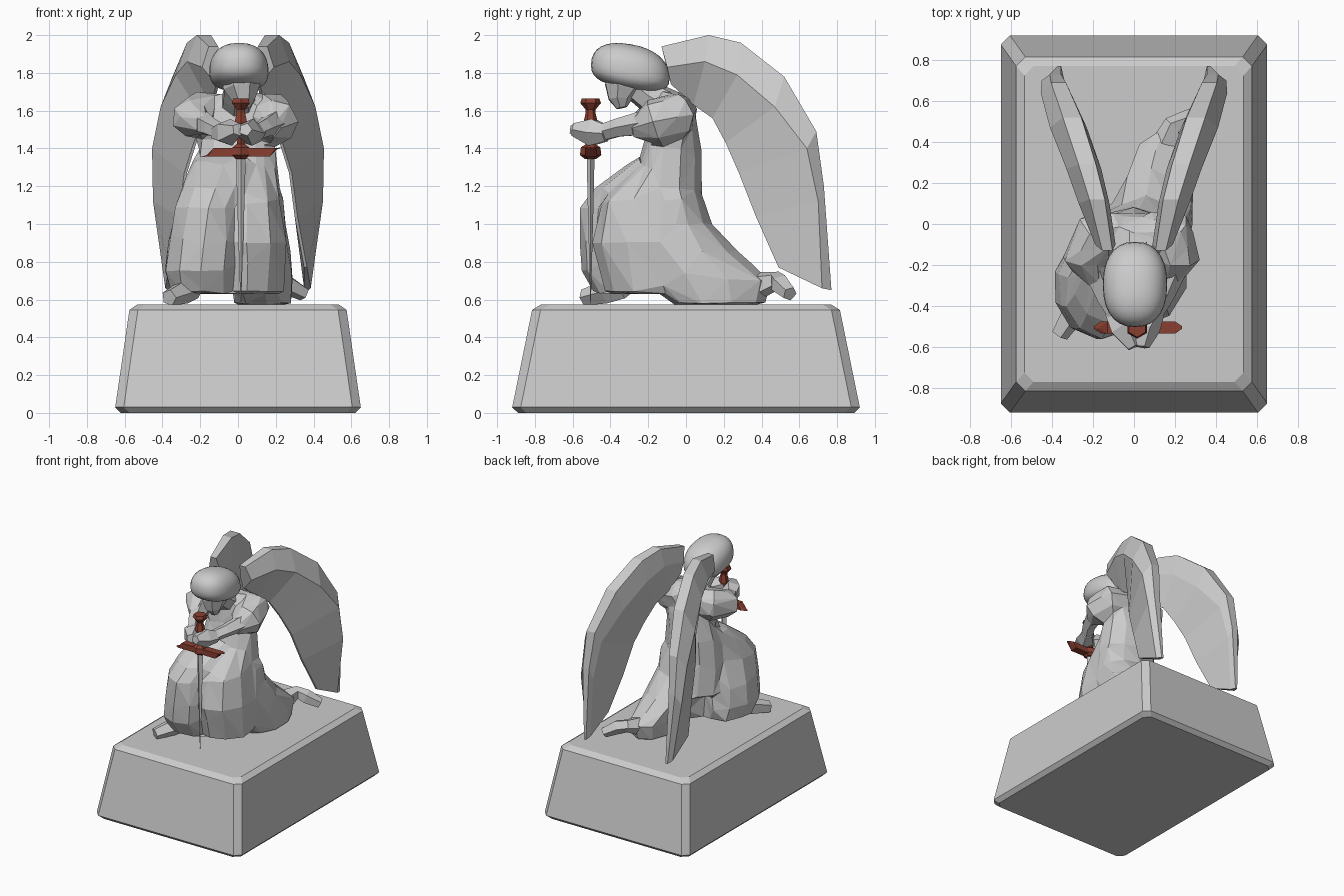
import bpy, bmesh, math, random
from mathutils import Vector

if "Cube" in bpy.data.objects:
    bpy.data.objects.remove(bpy.data.objects["Cube"])

random.seed(4)


def make(name, rings, mat=None):
    """Skin a list of equal-length point rings and cap both ends."""
    bm = bmesh.new()
    vs = [[bm.verts.new(p) for p in r] for r in rings]
    n = len(vs[0])
    for a, b in zip(vs, vs[1:]):
        for i in range(n):
            j = (i + 1) % n
            bm.faces.new((a[i], a[j], b[j], b[i]))
    bm.faces.new(vs[0][::-1])
    bm.faces.new(vs[-1])
    bmesh.ops.recalc_face_normals(bm, faces=bm.faces)
    me = bpy.data.meshes.new(name)
    bm.to_mesh(me)
    bm.free()
    ob = bpy.data.objects.new(name, me)
    bpy.context.collection.objects.link(ob)
    if mat:
        me.materials.append(mat)
    return ob


def drape(name, levels, n=10, jit=0.0, mat=None):
    """Horizontal elliptical rings: (z, cx, cy, rx, ry)."""
    rings = []
    for z, cx, cy, rx, ry in levels:
        ring = []
        for i in range(n):
            a = 2 * math.pi * (i + .5) / n
            k = 1.03 + random.uniform(-jit, jit)
            ring.append((cx + rx * k * math.cos(a), cy + ry * k * math.sin(a), z))
        rings.append(ring)
    return make(name, rings, mat)


def tube(name, pts, n=6):
    """Rings across a path: (x, y, z, radius)."""
    P = [Vector(p[:3]) for p in pts]
    rings = []
    for i, p in enumerate(P):
        d = (P[min(i + 1, len(P) - 1)] - P[max(i - 1, 0)]).normalized()
        u = d.cross(Vector((0, 0, 1)) if abs(d.z) < .9 else Vector((1, 0, 0))).normalized()
        v = d.cross(u)
        rings.append([p + pts[i][3] * (u * math.cos(t) + v * math.sin(t))
                      for t in (2 * math.pi * (k + .5) / n for k in range(n))])
    return make(name, rings)


# Pedestal: chamfered rectangular block
def rect(x, y, z, c=.045):
    return [(x, y - c, z), (x - c, y, z), (-x + c, y, z), (-x, y - c, z),
            (-x, -y + c, z), (-x + c, -y, z), (x - c, -y, z), (x, -y + c, z)]


make("pedestal", [rect(.62, .89, 0), rect(.65, .92, .03),
                  rect(.575, .815, .545), rect(.535, .77, .573)])

# Robe: overlapping drapes fused into one faceted surface
parts = [
    drape("robe", [(1.70, 0, -.1, .09, .07), (1.63, 0, -.07, .17, .11), (1.45, 0, -.07, .2, .14),
                   (1.3, -.01, -.09, .22, .165), (1.12, -.01, -.1, .24, .18), (.85, 0, -.1, .24, .22)], jit=.04),
    drape("raised_knee", [(1.34, -.06, -.16, .18, .12), (1.19, -.12, -.27, .18, .2),
                          (1.09, -.155, -.33, .175, .22), (.9, -.18, -.32, .2, .245),
                          (.75, -.195, -.31, .205, .25), (.63, -.18, -.27, .18, .21)], jit=.06),
    drape("front_cloth", [(1.28, .03, -.16, .18, .13), (1.12, .03, -.21, .2, .23),
                          (.9, .04, -.23, .21, .25), (.63, .05, -.2, .19, .22)], jit=.07),
    drape("kneeling_leg", [(1.15, .03, -.08, .21, .16), (1.0, .06, -.07, .2, .2),
                           (.85, .085, 0, .195, .27), (.7, .125, .12, .165, .33),
                           (.57, .135, .17, .155, .24)], jit=.04),
    tube("right_sleeve", [(.05, -.02, 1.6, .09), (.18, -.05, 1.58, .13), (.2, -.17, 1.54, .13),
                          (.17, -.29, 1.5, .05)], 7),
    tube("left_sleeve", [(-.05, -.02, 1.6, .09), (-.19, -.06, 1.58, .13), (-.25, -.17, 1.56, .11),
                         (-.18, -.29, 1.52, .05)], 7),
]
bpy.ops.object.select_all(action='DESELECT')
for p in parts:
    p.select_set(True)
robe = parts[0]
bpy.context.view_layer.objects.active = robe
bpy.ops.object.join()
m = robe.modifiers.new("fuse", 'REMESH')
m.mode = 'VOXEL'
m.voxel_size = .02
bpy.ops.object.modifier_apply(modifier="fuse")
m = robe.modifiers.new("soften", 'SMOOTH')
m.iterations = 9
bpy.ops.object.modifier_apply(modifier="soften")
m = robe.modifiers.new("facet", 'DECIMATE')
m.ratio = min(1, 380 / (2 * len(robe.data.polygons)))
bpy.ops.object.modifier_apply(modifier="facet")
for f in robe.data.polygons:
    f.use_smooth = False

# Forearms and clasped hands
for s, side in ((1, "right"), (-1, "left")):
    tube(side + "_forearm", [(s * .2, -.2, 1.54, .07), (s * .14, -.36, 1.51, .05),
                             (s * .08, -.46, 1.48, .045)], 5)
    tube(side + "_hand", [(s * .11, -.42, 1.48, .045), (s * .055, -.5, 1.485, .075),
                          (.02 + s * .02, -.6, 1.5, .035)], 5)

# Feet
tube("front_foot", [(-.24, -.33, .67, .07), (-.29, -.42, .64, .065), (-.365, -.54, .61, .045)], 5)
tube("back_foot", [(.16, .40, .68, .07), (.19, .48, .7, .05), (.26, .5, .68, .055),
                   (.35, .55, .63, .04)], 5)

# Neck and bowed face
tube("neck", [(0, -.08, 1.61, .1), (0, -.2, 1.68, .085), (0, -.3, 1.76, .08)], 7)
tube("face", [(.01, -.31, 1.82, .11), (.02, -.34, 1.72, .1), (.03, -.35, 1.66, .065),
              (.035, -.34, 1.615, .03)], 7)

# Hair: smooth rounded dome
bpy.ops.mesh.primitive_uv_sphere_add(segments=28, ring_count=16)
hair = bpy.context.object
hair.name = "hair"
for v in hair.data.vertices:
    x, y, z = (math.copysign(abs(c) ** .86, c) for c in v.co)
    dome = .147 if z > 0 else .115
    v.co = (.005 + .157 * x, -.295 + .208 * y, 1.805 + dome * z - .035 * y)
    if z < -.3:
        v.co.z += .025 * (1 - x * x) * (1 - y * y)
bpy.ops.object.shade_smooth()

# Wings: inner leading ridge, outer band, trailing edge turned inward
# lead y,z | band y,z | trail y,z | inner x, outer x, trail x
W = [(-.13, 1.94, -.10, 1.83, -.08, 1.74, .09, .19, .10),
     (.12, 2.00, .10, 1.86, .04, 1.63, .12, .27, .13),
     (.29, 1.96, .27, 1.79, .14, 1.56, .16, .33, .17),
     (.52, 1.78, .47, 1.62, .21, 1.43, .23, .41, .22),
     (.69, 1.49, .64, 1.40, .28, 1.27, .31, .455, .27),
     (.73, 1.20, .70, 1.12, .37, 1.04, .34, .45, .30),
     (.77, .65, .72, .66, .49, .77, .35, .385, .35)]
rings = []
for ly, lz, by, bz, ty, tz, xi, xo, xt in W:
    w = xo - xi
    rings.append([(xi + .15 * w, ly, lz), (xi + .65 * w, ly, lz), (xo, by, bz),
                  (xt + .015, ty, tz), (xt, ty, tz), (xi, by, bz)])
wing = make("wings", rings)
wing.modifiers.new("mirror", 'MIRROR').use_clip = False

# Sword: red hilt and steel blade
red = bpy.data.materials.new("hilt_red")
red.diffuse_color = (.25, .05, .03, 1)
red.use_nodes = True
red.node_tree.nodes["Principled BSDF"].inputs["Base Color"].default_value = red.diffuse_color
SX, SY = .015, -.505


def turned(name, prof, n, mat=None):
    return drape(name, [(z, SX, SY, r, r) for z, r in prof], n, mat=mat)


turned("pommel_grip", [(1.665, .045), (1.64, .053), (1.605, .025), (1.59, .025),
                       (1.54, .036), (1.42, .022)], 6, red)
turned("guard_boss", [(1.43, .015), (1.405, .05), (1.365, .055), (1.345, .03)], 6, red)
guard = [(-.18, 1.36, .006, .006), (-.145, 1.38, .03, .022), (.185, 1.38, .03, .022),
         (.22, 1.40, .006, .006)]
make("cross_guard", [[(x - .015, SY - dy, z - dz), (x - .015, SY + dy, z - dz),
                      (x + .015, SY + dy, z + dz), (x + .015, SY - dy, z + dz)]
                     for x, z, dy, dz in guard], red)
blade = [(1.36, .026), (1.1, .019), (.58, .002)]
make("blade", [[(SX + r, SY, z), (SX, SY + r * .8, z), (SX - r, SY, z), (SX, SY - r * .8, z)]
               for z, r in blade])
